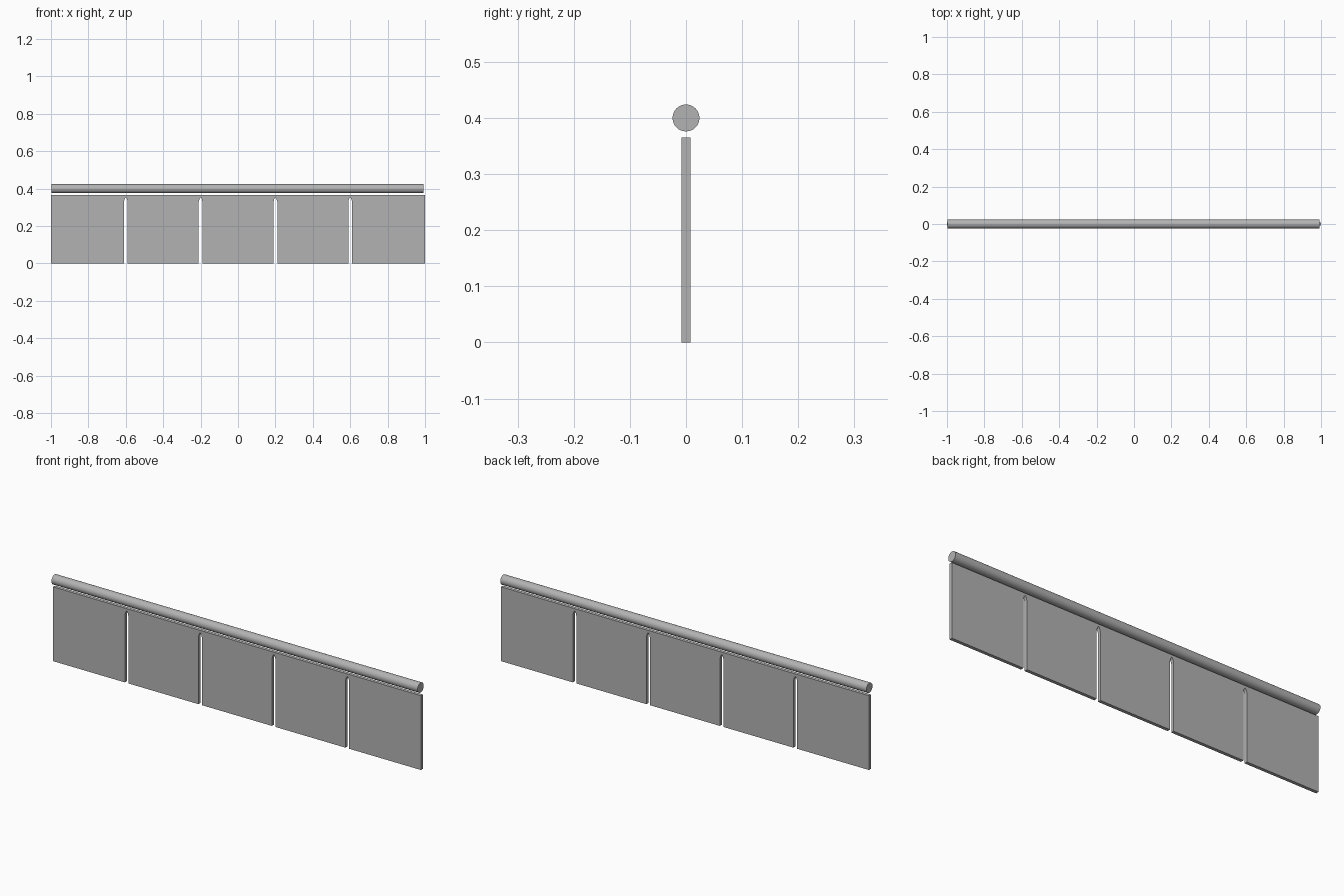
import bpy, bmesh, math

cube = bpy.data.objects.get("Cube")
if cube:
    bpy.data.objects.remove(cube, do_unlink=True)

grey = bpy.data.materials.new("plain grey")
grey.use_nodes = True
colour = (0.45, 0.45, 0.45, 1)
grey.diffuse_color = colour
grey.node_tree.nodes["Principled BSDF"].inputs["Base Color"].default_value = colour

HEIGHT, THICK = 0.365, 0.016
SLOTS = (-0.6, -0.2, 0.2, 0.6)
# Half of a slot outline: offset from its centre, height
SLOT_HALF = [(0.01, 0), (0.01, 0.33), (0.006, 0.345)]


def finish(bm, name):
    bmesh.ops.recalc_face_normals(bm, faces=bm.faces)
    mesh = bpy.data.meshes.new(name)
    bm.to_mesh(mesh)
    bm.free()
    mesh.materials.append(grey)
    obj = bpy.data.objects.new(name, mesh)
    bpy.context.collection.objects.link(obj)
    return obj


# Hanging panel: one outline with pointed slots, extruded to thickness
outline = [(-1, HEIGHT), (-1, 0)]
for x in SLOTS:
    outline += [(x - w, z) for w, z in SLOT_HALF]
    outline.append((x, 0.354))
    outline += [(x + w, z) for w, z in reversed(SLOT_HALF)]
outline += [(1, 0), (1, HEIGHT)]
bm = bmesh.new()
face = bm.faces.new([bm.verts.new((x, -THICK / 2, z)) for x, z in outline])
ext = bmesh.ops.extrude_face_region(bm, geom=[face])
moved = [v for v in ext["geom"] if isinstance(v, bmesh.types.BMVert)]
bmesh.ops.translate(bm, verts=moved, vec=(0, THICK, 0))
finish(bm, "slotted_panel")

# Round rail above the panel
bpy.ops.mesh.primitive_cylinder_add(vertices=32, radius=0.024, depth=1.99,
                                    location=(-0.002, 0, 0.4),
                                    rotation=(0, math.pi / 2, 0))
rail = bpy.context.object
rail.name = "top_rail"
rail.data.materials.append(grey)
bpy.ops.object.shade_smooth_by_angle(angle=math.radians(35))
